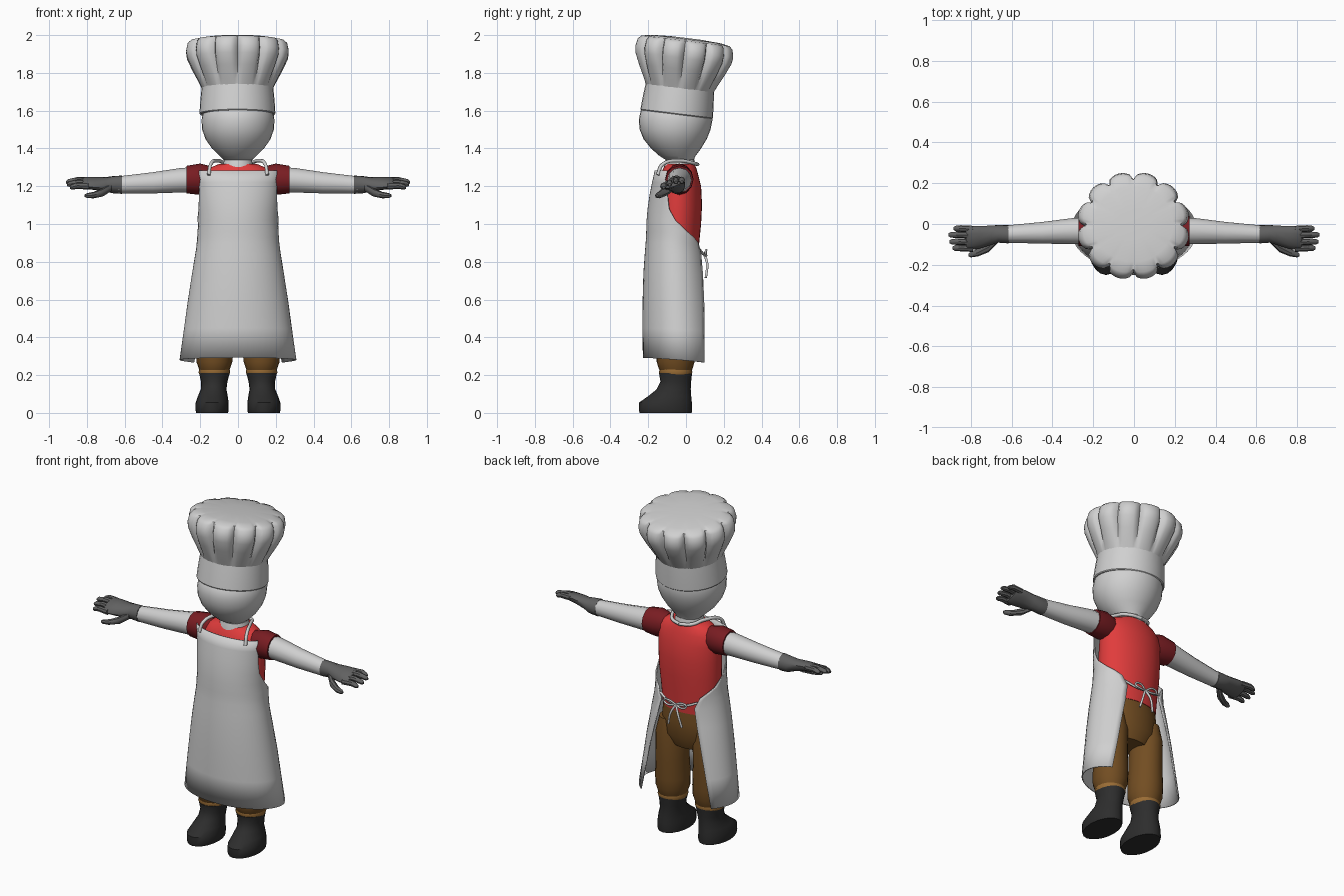
import bpy, bmesh, math
from mathutils import Matrix, Vector

SIDES = (-1, 1)


def mat(name, r, g, b):
    m = bpy.data.materials.new(name)
    m.diffuse_color = (r, g, b, 1)
    return m


WHITE = mat("white_cloth", 0.63, 0.63, 0.63)
RED = mat("red_shirt", 0.75, 0.045, 0.045)
DARK_RED = mat("dark_red_sleeve", 0.19, 0.012, 0.016)
BROWN = mat("brown_trousers", 0.17, 0.075, 0.016)
TAN = mat("tan_trouser_cuff", 0.32, 0.15, 0.035)
BLACK = mat("black_boot", 0.026, 0.026, 0.026)
GREY = mat("grey_glove", 0.12, 0.12, 0.12)


def loft(name, rings, material, closed=True, caps=True, angle=40):
    """Skin a list of point rings into one mesh object."""
    bm = bmesh.new()
    vs = [[bm.verts.new(p) for p in r] for r in rings]
    n = len(vs[0])
    for lo, hi in zip(vs, vs[1:]):
        for i in range(n if closed else n - 1):
            j = (i + 1) % n
            bm.faces.new((lo[i], lo[j], hi[j], hi[i]))
    if caps:
        bm.faces.new(vs[0])
        bm.faces.new(vs[-1])
    bmesh.ops.recalc_face_normals(bm, faces=bm.faces[:])
    me = bpy.data.meshes.new(name)
    bm.to_mesh(me)
    bm.free()
    me.materials.append(material)
    ob = bpy.data.objects.new(name, me)
    bpy.context.collection.objects.link(ob)
    bpy.ops.object.select_all(action='DESELECT')
    ob.select_set(True)
    bpy.context.view_layer.objects.active = ob
    bpy.ops.object.shade_smooth_by_angle(angle=math.radians(angle))
    return ob


def z_ring(z, rx, y0, y1, x=0.0, n=24):
    """Level oval from y0 (front) to y1 (back)."""
    return [(x + rx * math.cos(t), (y0 + y1) / 2 + (y1 - y0) / 2 * math.sin(t), z)
            for t in (2 * math.pi * i / n for i in range(n))]


def x_ring(s, x, y, z, ry, rz, n=12, tilt=0.0):
    """Upright oval across an arm on side s; tilt rolls it about the arm."""
    out = []
    for i in range(n):
        t = 2 * math.pi * i / n
        a, b = ry * math.cos(t), rz * math.sin(t)
        out.append((s * x, y + a * math.cos(tilt) - b * math.sin(tilt),
                    z + a * math.sin(tilt) + b * math.cos(tilt)))
    return out


def cord(name, pts, radius, material):
    """Smooth round cord through a few points."""
    cu = bpy.data.curves.new(name, 'CURVE')
    cu.dimensions = '3D'
    cu.bevel_depth = radius
    cu.bevel_resolution = 1
    cu.resolution_u = 5
    cu.use_fill_caps = True
    sp = cu.splines.new('BEZIER')
    sp.bezier_points.add(len(pts) - 1)
    for bp, p in zip(sp.bezier_points, pts):
        bp.co = p
        bp.handle_left_type = bp.handle_right_type = 'AUTO'
    cu.materials.append(material)
    ob = bpy.data.objects.new(name, cu)
    bpy.context.collection.objects.link(ob)


# Head and neck
loft("head", [z_ring(*r, n=32) for r in (
    (1.335, .07, -.10, .04), (1.36, .097, -.14, .05), (1.40, .138, -.185, .08),
    (1.45, .172, -.225, .11), (1.50, .19, -.245, .13), (1.55, .193, -.25, .14),
    (1.60, .185, -.24, .135), (1.65, .15, -.19, .10))], WHITE)
loft("neck", [z_ring(*r) for r in (
    (1.27, .10, -.12, .05), (1.31, .085, -.115, .05), (1.33, .075, -.11, .045),
    (1.37, .07, -.10, .04))], WHITE)

# Hat, leaning back: plain band, then a pleated flaring crown
LEAN = Matrix.Translation((-.003, -.05, 1.58)) @ Matrix.Rotation(math.radians(-7), 4, 'X')


def hat_ring(h, r, pleat=0.0, n=96):
    out = []
    for i in range(n):
        t = 2 * math.pi * i / n
        k = r * (1 - pleat * (1 - abs(math.sin(6 * t)) ** 0.45))
        out.append(LEAN @ Vector((k * 1.02 * math.cos(t), k * .98 * math.sin(t), h)))
    return out


loft("hat_band", [hat_ring(h, r, n=32) for h, r in
                  ((0, .193), (.005, .197), (.07, .193), (.142, .186))], WHITE)
loft("hat_crown", [hat_ring(*r) for r in (
    (.135, .183, .0), (.17, .202, .05), (.24, .24, .11), (.30, .268, .14),
    (.335, .273, .15), (.375, .264, .13), (.392, .245, .08), (.402, .19, .0),
    (.408, .08, .0))], WHITE)

# Shirt
loft("shirt", [z_ring(*r, n=32) for r in (
    (.78, .175, -.16, .06), (.90, .185, -.17, .07), (1.0, .193, -.17, .08),
    (1.1, .195, -.165, .085), (1.2, .195, -.15, .08), (1.26, .19, -.135, .065),
    (1.295, .155, -.12, .055), (1.318, .10, -.105, .045))], RED)

# Trousers seat
loft("trouser_seat", [z_ring(*r) for r in (
    (.55, .12, -.13, .03), (.62, .175, -.15, .06), (.72, .177, -.155, .063),
    (.81, .168, -.15, .055))], BROWN)

for s in SIDES:
    side = "left" if s > 0 else "right"
    # Sleeve and arm
    loft(side + "_sleeve", [x_ring(s, *r) for r in (
        (.14, -.035, 1.235, .06, .07), (.20, -.035, 1.237, .075, .083),
        (.272, -.035, 1.235, .073, .073), (.272, -.035, 1.235, .064, .064))], DARK_RED)
    loft(side + "_arm", [x_ring(s, *r) for r in (
        (.20, -.033, 1.235, .066, .066), (.30, -.035, 1.232, .064, .065),
        (.45, -.043, 1.218, .053, .056), (.635, -.05, 1.207, .042, .045))], WHITE)

    # Glove: cuff and palm, fingers, thumb
    loft(side + "_glove", [x_ring(s, *r, tilt=.35) for r in (
        (.615, -.05, 1.208, .045, .05), (.665, -.048, 1.208, .044, .046),
        (.70, -.055, 1.21, .05, .036), (.76, -.066, 1.215, .06, .03),
        (.81, -.07, 1.217, .063, .026), (.825, -.07, 1.216, .058, .018))], GREY)
    for i, (y, z, tip) in enumerate(((-.022, 1.23, .885), (-.053, 1.228, .91),
                                     (-.087, 1.215, .905), (-.118, 1.2, .89))):
        loft(f"{side}_finger_{i + 1}", [x_ring(s, *r, n=8) for r in (
            (.79, y - .003, z, .016, .018), (.85, y, z + .003, .016, .017),
            (tip - .012, y, z - .004, .014, .014), (tip, y, z - .007, .007, .007))], GREY)
    loft(side + "_thumb", [x_ring(s, *r, n=8) for r in (
        (.67, -.075, 1.195, .02, .02), (.715, -.115, 1.168, .024, .022),
        (.765, -.14, 1.153, .019, .017), (.80, -.15, 1.15, .014, .013),
        (.812, -.152, 1.15, .006, .006))], GREY)

    # Trouser leg, cuff and boot
    loft(side + "_trouser_leg", [z_ring(*r, x=s * .125, n=20) for r in (
        (.21, .075, -.13, .025), (.235, .083, -.145, .035), (.27, .095, -.155, .045),
        (.33, .096, -.155, .05), (.45, .09, -.15, .05), (.60, .088, -.15, .055),
        (.70, .06, -.12, .04))], BROWN)
    loft(side + "_trouser_cuff", [z_ring(*r, x=s * .125, n=20) for r in (
        (.20, .078, -.135, .028), (.215, .084, -.143, .034),
        (.232, .08, -.14, .03))], TAN)
    loft(side + "_boot", [z_ring(z, rx, y0, y1, x=s * x, n=20) for z, x, rx, y0, y1 in (
        (0, .137, .084, -.245, .03), (.015, .137, .088, -.25, .032),
        (.055, .137, .087, -.248, .031), (.085, .134, .08, -.205, .028),
        (.125, .129, .068, -.155, .025), (.165, .126, .07, -.135, .027),
        (.21, .125, .081, -.143, .032), (.213, .125, .07, -.13, .02))], BLACK)

    # Neck strap half, waist string, bow loop and tail
    cord(side + "_neck_strap", [(s * .155, -.15, 1.26), (s * .145, -.125, 1.315),
         (s * .105, -.03, 1.335), (s * .065, .04, 1.322), (0, .062, 1.315)], .010, WHITE)
    cord(side + "_waist_string", [(s * .125, .068, .87), (s * .06, .087, .845),
                                  (0, .095, .84)], .007, WHITE)
    cord(side + "_bow_loop", [(0, .097, .84), (s * .045, .108, .862), (s * .075, .104, .85),
                              (s * .045, .108, .833), (0, .097, .84)], .006, WHITE)
    cord(side + "_bow_tail", [(0, .097, .84), (s * .025, .112, .79),
                              (s * .045, .105, .715)], .007, WHITE)

# Apron: z, half width, front y, centre y, wrap angle from the front
apron_rows = (
    (.292, .306, -.225, -.030, 130), (.45, .283, -.227, -.038, 135),
    (.60, .262, -.226, -.045, 140), (.74, .240, -.222, -.053, 146),
    (.84, .223, -.215, -.058, 150), (.90, .215, -.21, -.055, 140),
    (.93, .213, -.208, -.053, 127), (.96, .212, -.207, -.052, 112),
    (1.02, .212, -.205, -.05, 88), (1.08, .213, -.20, -.05, 75),
    (1.15, .214, -.19, -.055, 72), (1.22, .214, -.176, -.062, 72),
    (1.283, .212, -.162, -.08, 75))
sheet = []
for z, a, yf, yc, wrap in apron_rows:
    row = []
    for i in range(41):
        u = i / 20 - 1
        t = math.radians(wrap) * u
        drop = .025 * u * u * max(0, (.9 - z) / .6)
        row.append((a * math.sin(t), yc - (yc - yf) * math.cos(t), z - drop))
    sheet.append(row)
apron = loft("apron", sheet, WHITE, closed=False, caps=False, angle=60)
thick = apron.modifiers.new("cloth_thickness", 'SOLIDIFY')
thick.thickness = .007
thick.offset = 0
